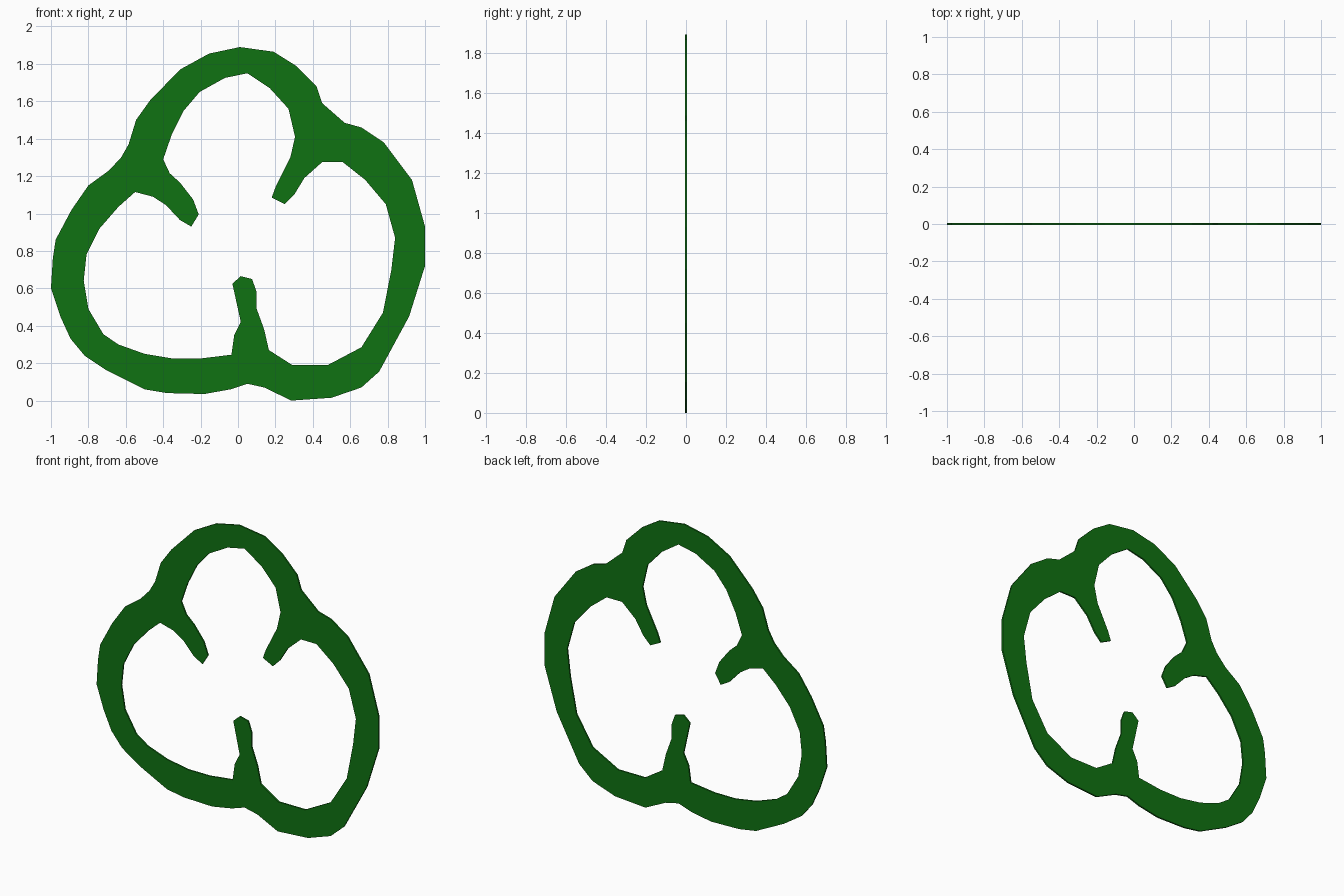
import bpy, bmesh
from mathutils import Vector

THICKNESS = 0.01

# outer skin profile (x, z), clockwise from the top
skin = [
    (0.01, 1.89), (0.19, 1.865), (0.31, 1.79), (0.42, 1.68), (0.45, 1.59), (0.57, 1.485),
    (0.66, 1.46), (0.78, 1.38), (0.93, 1.18), (1, 0.93), (1, 0.72), (0.915, 0.45),
    (0.755, 0.155), (0.66, 0.07), (0.5, 0.015), (0.285, 0.0), (0.14, 0.07), (0.05, 0.09),
    (-0.04, 0.06), (-0.18, 0.035), (-0.38, 0.04), (-0.5, 0.06), (-0.7, 0.16), (-0.82, 0.24),
    (-0.895, 0.33), (-0.95, 0.45), (-1, 0.6), (-0.99, 0.76), (-0.975, 0.86), (-0.89, 1.02),
    (-0.8, 1.15), (-0.69, 1.23), (-0.625, 1.3), (-0.585, 1.37), (-0.545, 1.5),
    (-0.47, 1.605), (-0.31, 1.77), (-0.155, 1.855)]

# hollow, built from three lobes separated by ribs
top_lobe = [
    (-0.24, 1.075), (-0.31, 1.165), (-0.365, 1.215), (-0.4, 1.29), (-0.355, 1.42),
    (-0.29, 1.55), (-0.205, 1.65), (-0.07, 1.725), (0.05, 1.75), (0.17, 1.67),
    (0.27, 1.56), (0.305, 1.41), (0.28, 1.3), (0.2, 1.14), (0.18, 1.085)]
right_lobe = [
    (0.25, 1.05), (0.3, 1.1), (0.355, 1.19), (0.45, 1.275), (0.56, 1.275), (0.68, 1.18),
    (0.79, 1.05), (0.84, 0.87), (0.82, 0.7), (0.775, 0.47), (0.66, 0.285), (0.48, 0.19),
    (0.29, 0.19), (0.165, 0.27), (0.14, 0.38), (0.1, 0.49), (0.1, 0.58), (0.075, 0.65)]
left_lobe = [
    (0.015, 0.665), (-0.03, 0.625), (0.015, 0.42), (-0.02, 0.35), (-0.035, 0.245),
    (-0.2, 0.225), (-0.35, 0.225), (-0.5, 0.25), (-0.64, 0.3), (-0.72, 0.355),
    (-0.8, 0.49), (-0.825, 0.64), (-0.81, 0.78), (-0.74, 0.92), (-0.64, 1.035),
    (-0.55, 1.115), (-0.455, 1.09), (-0.385, 1.045), (-0.31, 0.965), (-0.25, 0.93),
    (-0.21, 0.995)]


def add_loop(bm, points):
    verts = [bm.verts.new((x, -THICKNESS / 2, z)) for x, z in points]
    return [bm.edges.new((a, b)) for a, b in zip(verts, verts[1:] + verts[:1])]


# fill between skin and hollow, then give the slice its thickness
bm = bmesh.new()
edges = add_loop(bm, skin) + add_loop(bm, top_lobe + right_lobe + left_lobe)
bmesh.ops.triangle_fill(bm, edges=edges, use_beauty=True, normal=Vector((0, -1, 0)))
ext = bmesh.ops.extrude_face_region(bm, geom=bm.faces[:], use_keep_orig=True)
moved = [g for g in ext["geom"] if isinstance(g, bmesh.types.BMVert)]
bmesh.ops.translate(bm, verts=moved, vec=(0, THICKNESS, 0))
bmesh.ops.recalc_face_normals(bm, faces=bm.faces[:])

mesh = bpy.data.meshes.new("pepper_slice")
bm.to_mesh(mesh)
bm.free()
slice_obj = bpy.data.objects.new("pepper_slice", mesh)
bpy.context.collection.objects.link(slice_obj)

# green flesh
green = bpy.data.materials.new("pepper_green")
green.diffuse_color = (0.005, 0.17, 0.006, 1)
mesh.materials.append(green)
